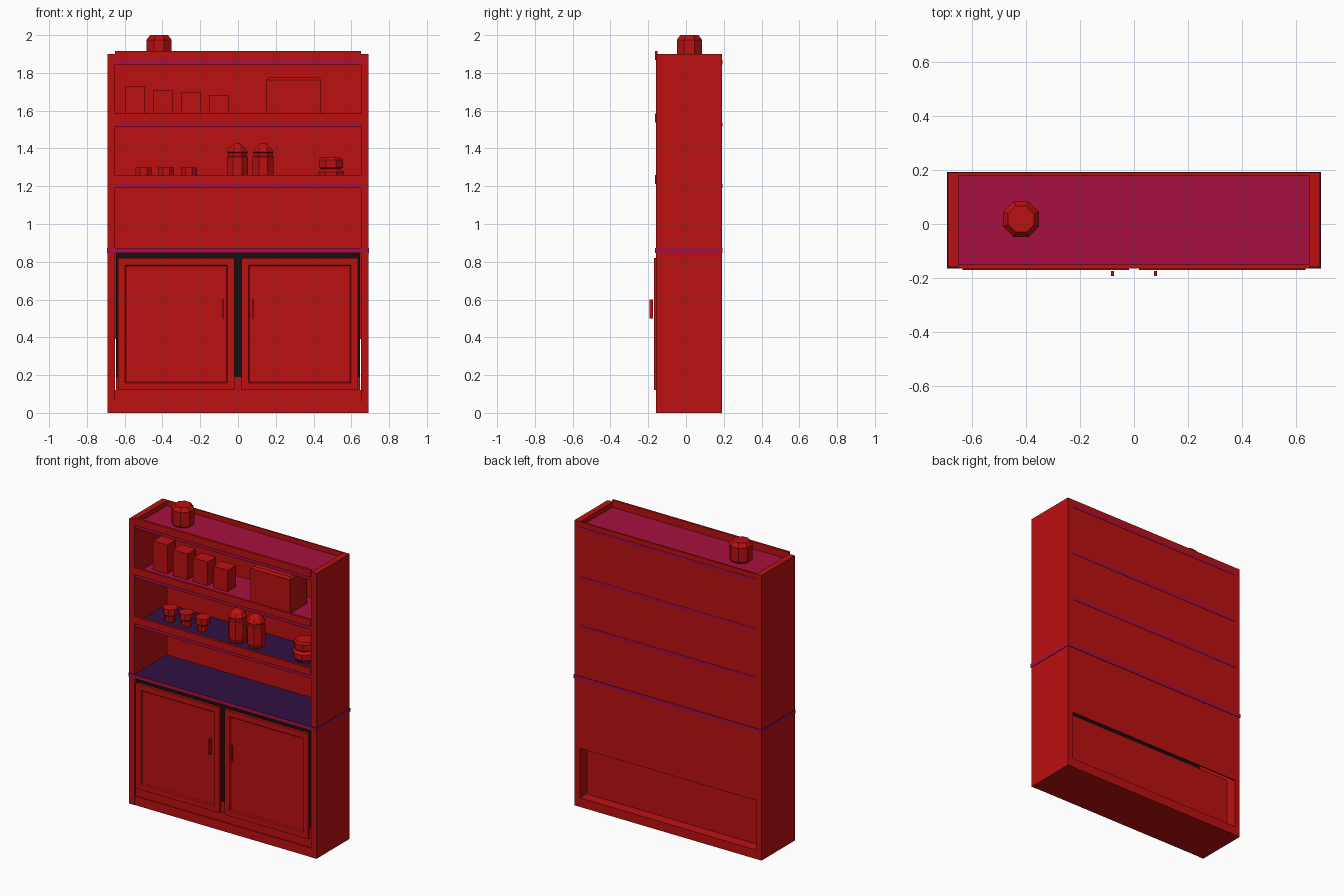
import bpy
import bmesh
from math import pi, cos, sin

if "Cube" in bpy.data.objects:
    bpy.data.objects.remove(bpy.data.objects["Cube"])


def material(name, rgb):
    m = bpy.data.materials.new(name)
    m.use_nodes = True
    m.diffuse_color = (*rgb, 1)
    for n in m.node_tree.nodes:
        if n.type == 'BSDF_PRINCIPLED':
            n.inputs["Base Color"].default_value = (*rgb, 1)
    return m


RED = material("red paint", (0.5, 0.005, 0.005))
MAGENTA = material("magenta board", (0.38, 0.005, 0.05))
VIOLET = material("dark violet", (0.03, 0.005, 0.055))
BLACK = material("black", (0.006, 0.005, 0.005))


def finish(name, bm, *mats):
    bmesh.ops.recalc_face_normals(bm, faces=bm.faces)
    me = bpy.data.meshes.new(name)
    bm.to_mesh(me)
    bm.free()
    for m in mats:
        me.materials.append(m)
    ob = bpy.data.objects.new(name, me)
    bpy.context.collection.objects.link(ob)
    return ob


def box_mesh(x, y, z):
    bm = bmesh.new()
    bmesh.ops.create_cube(bm, size=1)
    for v in bm.verts:
        for i, (lo, hi) in enumerate((x, y, z)):
            v.co[i] = hi if v.co[i] > 0 else lo
    bm.normal_update()
    return bm


def box(name, x, y, z, mat=RED, top=None):
    """Box from ranges, with an optional second colour on its upper face."""
    bm = box_mesh(x, y, z)
    if top:
        for f in bm.faces:
            f.material_index = int(f.normal.z > 0.5)
        return finish(name, bm, mat, top)
    return finish(name, bm, mat)


def turned(name, x, y, profile, sides=8):
    """Solid turned from (radius, height) pairs."""
    bm = bmesh.new()
    rings = []
    for r, z in profile:
        angles = [2 * pi * (i + 0.5) / sides for i in range(sides)]
        rings.append([bm.verts.new((x + r * cos(a), y + r * sin(a), z)) for a in angles])
    for a, b in zip(rings, rings[1:]):
        for i in range(sides):
            j = (i + 1) % sides
            bm.faces.new((a[i], a[j], b[j], b[i]))
    bm.faces.new(rings[0])
    bm.faces.new(rings[-1])
    return finish(name, bm, RED)


# Carcass: side panels, back with low opening, plinth
for side, s in (("left", 1), ("right", -1)):
    box(side + "_side_panel", sorted((s * 0.65, s * 0.69)), (-0.16, 0.19), (0, 1.9))
W = (-0.65, 0.65)
box("back_panel", W, (0.18, 0.19), (0.39, 1.9))
box("back_rail", W, (0.18, 0.19), (0, 0.06))
box("recessed_back", (-0.645, 0.645), (0.11, 0.12), (0.03, 0.42))
box("plinth", W, (-0.158, 0.18), (0, 0.06))
box("lower_rail", W, (-0.152, -0.14), (0.06, 0.12))

# Dark cabinet face behind the doors
box("cabinet_face", (-0.645, 0.645), (-0.15, -0.14), (0.19, 0.848), BLACK)
box("cabinet_face_base", (-0.645, 0.645), (-0.15, -0.14), (0.12, 0.19))

# Worktop and shelves with front lips
box("worktop", (-0.693, 0.693), (-0.165, 0.193), (0.847, 0.872), MAGENTA, VIOLET)
for name, z, top in (("middle_shelf", 1.19, VIOLET), ("upper_shelf", 1.515, MAGENTA),
                     ("top_board", 1.845, MAGENTA)):
    box(name, W, (-0.158, 0.192), (z, z + 0.022), MAGENTA, top)
    box(name + "_lip", W, (-0.165, -0.15), (z + 0.022, z + 0.07))

# Doors with grooved panels, and bar handles
for side, s in (("left", 1), ("right", -1)):
    bm = box_mesh(sorted((s * 0.018, s * 0.635)), (-0.17, -0.152), (0.12, 0.82))
    front = [f for f in bm.faces if f.normal.y < -0.5]
    bmesh.ops.inset_region(bm, faces=front, thickness=0.053)
    bmesh.ops.inset_region(bm, faces=front, thickness=0.008, depth=-0.008)
    finish(side + "_door", bm, RED)
    box(side + "_handle", (s * 0.08 - 0.006, s * 0.08 + 0.006), (-0.192, -0.174), (0.5, 0.6))

# Row of canisters, each shorter than the last
for i, top in enumerate((1.73, 1.71, 1.695, 1.68)):
    x = -0.545 + 0.148 * i
    box(f"canister_{i + 1}", (x - 0.053, x + 0.053), (-0.04, 0.05), (1.537, top))

# Bread bin with softened top edges
bm = box_mesh((0.15, 0.44), (-0.08, 0.1), (1.537, 1.775))
edges = [e for e in bm.edges if all(v.co.z > 1.7 for v in e.verts)]
bmesh.ops.bevel(bm, geom=edges, offset=0.012, segments=1, affect='EDGES')
finish("bread_bin", bm, RED)

# Cups, pointed jars and dish on the middle shelf
for i in range(3):
    turned(f"cup_{i + 1}", -0.5 + 0.12 * i, 0,
           [(0.032, 1.212), (0.034, 1.25), (0.046, 1.26), (0.046, 1.3)])
for i, x in enumerate((-0.003, 0.133)):
    turned(f"pointed_jar_{i + 1}", x, 0,
           [(0.05, 1.212), (0.06, 1.24), (0.06, 1.355), (0.054, 1.36),
            (0.054, 1.375), (0.06, 1.38), (0.042, 1.405), (0.012, 1.43)])
turned("lidded_dish", 0.492, 0,
       [(0.05, 1.212), (0.074, 1.24), (0.074, 1.275), (0.055, 1.29),
        (0.068, 1.3), (0.068, 1.34), (0.058, 1.352)])

# Jar on top
turned("top_jar", -0.418, 0.018,
       [(0.06, 1.867), (0.072, 1.88), (0.072, 1.975), (0.052, 2.0)])
